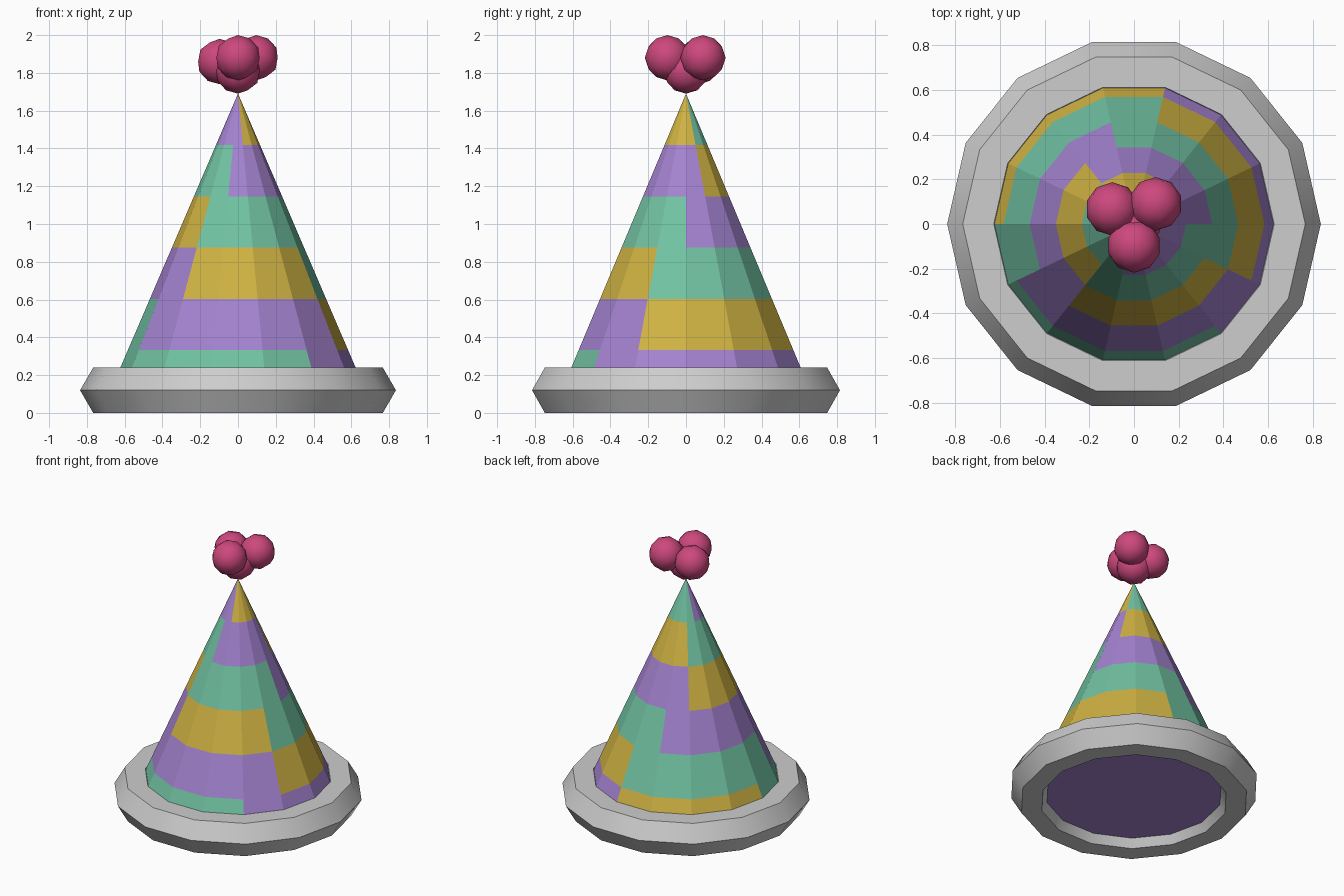
import bpy, bmesh, math

if "Cube" in bpy.data.objects:
    bpy.data.objects.remove(bpy.data.objects["Cube"])

SIDES, BANDS = 14, 6
BASE_Z, TIP_Z, BASE_R = 0.06, 1.69, 0.70


def material(name, rgb):
    m = bpy.data.materials.new(name)
    m.diffuse_color = (*rgb, 1)
    m.use_nodes = True
    m.node_tree.nodes["Principled BSDF"].inputs["Base Color"].default_value = m.diffuse_color
    return m


purple = material("purple", (0.37, 0.225, 0.63))
yellow = material("yellow", (0.62, 0.445, 0.055))
green = material("green", (0.165, 0.54, 0.365))
pink = material("pink", (0.61, 0.065, 0.205))
grey = material("light grey", (0.61, 0.61, 0.61))


def finish(name, mat):
    ob = bpy.context.object
    ob.name = name
    ob.data.materials.append(mat)
    return ob


# Brim: ring with a hexagonal section
bpy.ops.mesh.primitive_torus_add(major_segments=SIDES, minor_segments=6,
                                 major_radius=0.697, minor_radius=0.139,
                                 location=(0, 0, 0.12))
finish("brim", grey)
bpy.ops.object.shade_smooth_by_angle(angle=math.radians(30))

# Cone: stacked bands, coloured in three stepped spirals
bm = bmesh.new()
rings = []
for b in range(BANDS):
    t = b / BANDS
    r, z = BASE_R * (1 - t), BASE_Z + (TIP_Z - BASE_Z) * t
    rings.append([bm.verts.new((r * math.cos(a), r * math.sin(a), z))
                  for a in (2 * math.pi * k / SIDES for k in range(SIDES))])
tip = bm.verts.new((0, 0, TIP_Z))
bm.faces.new(rings[0][::-1])
for b in range(BANDS):
    for k in range(SIDES):
        n = (k + 1) % SIDES
        low = [rings[b][k], rings[b][n]]
        high = [rings[b + 1][n], rings[b + 1][k]] if b < BANDS - 1 else [tip]
        f = bm.faces.new(low + high)
        s = (k + 4 * b) % SIDES          # each band turns four sides further
        f.material_index = 1 if 3 <= s <= 6 else 2 if 7 <= s <= 11 else 0
mesh = bpy.data.meshes.new("striped_cone")
bm.to_mesh(mesh)
bm.free()
for m in (purple, yellow, green):
    mesh.materials.append(m)
bpy.context.collection.objects.link(bpy.data.objects.new("striped_cone", mesh))

# Pompom: four overlapping balls
for i, pos in enumerate([(0, 0, 1.81), (0, -0.098, 1.88),
                         (0.096, 0.09, 1.88), (-0.097, 0.067, 1.86)]):
    bpy.ops.mesh.primitive_ico_sphere_add(subdivisions=2, radius=0.12, location=pos)
    finish(f"pompom_ball_{i + 1}", pink)
    bpy.ops.object.shade_smooth_by_angle(angle=math.radians(30))
